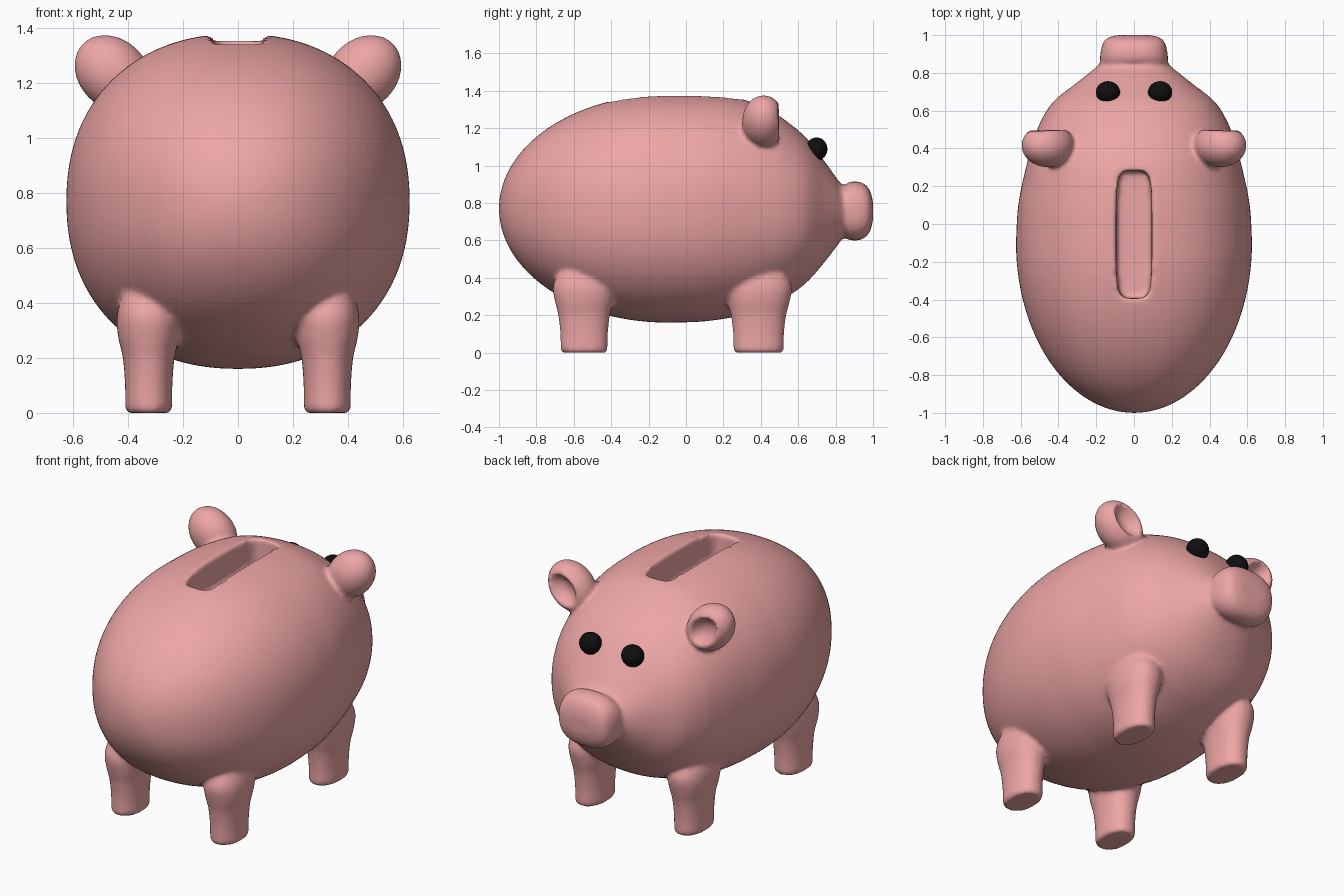
import bpy, bmesh, math
from mathutils import Vector, Matrix

if "Cube" in bpy.data.objects:
    bpy.data.objects.remove(bpy.data.objects["Cube"])


def material(name, col):
    m = bpy.data.materials.new(name)
    m.diffuse_color = (*col, 1)
    m.use_nodes = True
    m.node_tree.nodes["Principled BSDF"].inputs["Base Color"].default_value = m.diffuse_color
    return m


pink = material("pink_glaze", (0.85, 0.38, 0.38))
black = material("black_glaze", (0.005, 0.005, 0.005))


def new_object(name, bm, mat):
    bmesh.ops.recalc_face_normals(bm, faces=bm.faces)
    for f in bm.faces:
        f.smooth = True
    me = bpy.data.meshes.new(name)
    bm.to_mesh(me)
    bm.free()
    me.materials.append(mat)
    ob = bpy.data.objects.new(name, me)
    bpy.context.collection.objects.link(ob)
    return ob


def loft(name, rings, axis, p=2.0, n=64):
    """Superellipse rings (t, centre a, centre b, radius a, radius b) along y or z."""
    bm = bmesh.new()
    loops = []
    for t, ca, cb, ra, rb in rings:
        loop = []
        for i in range(n):
            c, s = math.cos(math.tau * i / n), math.sin(math.tau * i / n)
            a = ca + ra * math.copysign(abs(c) ** (2 / p), c)
            b = cb + rb * math.copysign(abs(s) ** (2 / p), s)
            loop.append(bm.verts.new((a, t, b) if axis == 'y' else (a, b, t)))
        loops.append(loop)
    for l0, l1 in zip(loops, loops[1:]):
        for i in range(n):
            j = (i + 1) % n
            bm.faces.new((l0[i], l0[j], l1[j], l1[i]))
    bm.faces.new(loops[0])
    bm.faces.new(loops[-1])
    return new_object(name, bm, pink)


def smooth_rings(pts, steps=6):
    """Catmull-Rom interpolation of ring stations."""
    pts = [Vector(q) for q in pts]
    out = []
    for i in range(len(pts) - 1):
        a, b, c, d = pts[max(i - 1, 0)], pts[i], pts[i + 1], pts[min(i + 2, len(pts) - 1)]
        for k in range(steps):
            t = k / steps
            out.append(0.5 * (2 * b + (c - a) * t + (2 * a - 5 * b + 4 * c - d) * t * t
                              + (3 * b - a - 3 * c + d) * t ** 3))
    return out + [pts[-1]]


def ellipsoid(name, loc, radii, rot=Matrix(), mat=pink):
    bm = bmesh.new()
    bmesh.ops.create_uvsphere(bm, u_segments=48, v_segments=24, radius=1)
    bm.transform(Matrix.Translation(loc) @ rot.to_4x4() @ Matrix.Diagonal((*radii, 1)))
    return new_object(name, bm, mat)


def cut(ob, cutter):
    m = ob.modifiers.new("cut", 'BOOLEAN')
    m.operation, m.object, m.solver = 'DIFFERENCE', cutter, 'EXACT'
    bpy.context.view_layer.objects.active = ob
    bpy.ops.object.modifier_apply(modifier="cut")
    bpy.data.objects.remove(cutter)


# Body: elliptical rump, then stations (y, half width, bottom, top) toward the head
rump = []
for i in range(1, 24):
    a = math.pi / 2 * i / 24
    r = math.sin(a)
    rump.append((-0.1 - 0.9 * math.cos(a), 0, 0.77, 0.625 * r, 0.61 * r))
rump.insert(0, (-1.0, 0, 0.77, 0.008, 0.008))
head = [(-0.1, .625, .16, 1.38), (.1, .613, .167, 1.378), (.3, .572, .2, 1.355),
        (.45, .53, .255, 1.293), (.55, .49, .305, 1.228), (.65, .425, .38, 1.14),
        (.75, .3, .495, 1.01), (.83, .2, .6, .9), (.88, .14, .65, .86)]
head = [(y, 0, (lo + hi) / 2, w, (hi - lo) / 2) for y, w, lo, hi in head]
body = loft("pig_body", rump + smooth_rings(head), 'y', p=2.2, n=96)

# Coin slot
slot = loft("slot_cutter", [(1.2, 0, -0.055, .09, .335), (1.6, 0, -0.055, .1, .345)], 'z', p=5)
cut(body, slot)

# Snout
snout = loft("snout", smooth_rings([
    (.80, 0, .76, .14, .12), (.845, 0, .755, .175, .14), (.875, 0, .757, .18, .155),
    (.92, 0, .757, .175, .157), (.96, 0, .757, .163, .14), (.985, 0, .757, .14, .105),
    (1.0, 0, .757, .09, .05)]), 'y', p=2.6)
parts = [snout]

for s in (-1, 1):
    # Legs flaring into the belly
    for y, k in ((-0.545, 1.0), (0.388, 1.07)):
        profile = [(0, .076, .117), (.012, .085, .125), (.1, .086, .127), (.2, .094, .138),
                   (.28, .112, .157), (.36, .115, .165), (.45, .09, .12), (.55, .05, .05)]
        parts.append(loft("leg", smooth_rings(
            [(z, s * .325, y, rx, ry * k) for z, rx, ry in profile], 4), 'z', p=2.2))
    # Cupped ears tilted outward
    tilt = Matrix.Rotation(s * math.radians(45), 3, 'Y')
    ear = ellipsoid("ear", (s * .455, .415, 1.235), (.125, .115, .155), tilt)
    cut(ear, ellipsoid("ear_cutter", (s * .462, .55, 1.242), (.083, .105, .115), tilt))
    parts.append(ear)
    # Eyes
    ellipsoid("eye", (s * .138, .698, 1.088), (.064, .058, .062), mat=black)

# Fuse everything into one glazed skin
bpy.ops.object.select_all(action='DESELECT')
for ob in parts + [body]:
    ob.select_set(True)
bpy.context.view_layer.objects.active = body
bpy.ops.object.join()
fuse = body.modifiers.new("fuse", 'REMESH')
fuse.mode, fuse.voxel_size, fuse.use_smooth_shade = 'VOXEL', 0.013, True
soft = body.modifiers.new("soften", 'SMOOTH')
soft.factor, soft.iterations = 0.5, 6
